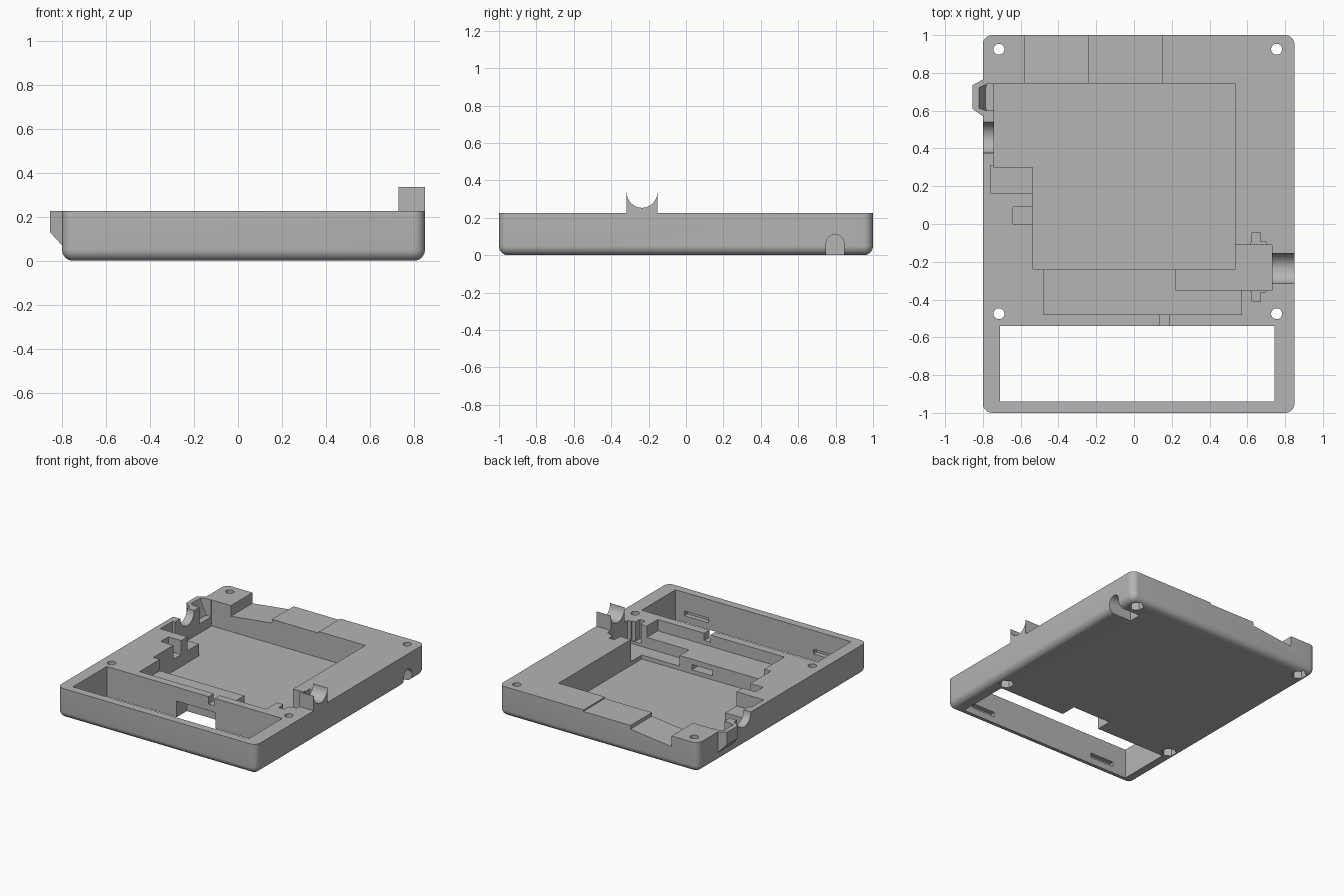
import bpy, bmesh, math
from mathutils import Matrix, Vector

old = bpy.data.objects.get("Cube")
if old:
    bpy.data.objects.remove(old, do_unlink=True)

grey = bpy.data.materials.new("plain grey")
grey.use_nodes = True
colour = (0.46, 0.46, 0.46, 1)
grey.diffuse_color = colour
grey.node_tree.nodes["Principled BSDF"].inputs["Base Color"].default_value = colour

TOP = 0.225
OVER = 0.5


def finish(name, bm):
    bmesh.ops.recalc_face_normals(bm, faces=bm.faces)
    mesh = bpy.data.meshes.new(name)
    bm.to_mesh(mesh)
    bm.free()
    ob = bpy.data.objects.new(name, mesh)
    bpy.context.collection.objects.link(ob)
    mesh.materials.append(grey)
    return ob


def box_bm(x, y, z):
    bm = bmesh.new()
    bmesh.ops.create_cube(bm, size=1)
    for v in bm.verts:
        v.co = Vector([r[0] if c < 0 else r[1] for r, c in zip((x, y, z), v.co)])
    return bm


def box(name, x, y, z):
    return finish(name, box_bm(x, y, z))


def cylinder(name, radius, length, centre, axis="Z", sides=32):
    bm = bmesh.new()
    turn = Matrix.Rotation(math.pi / 2, 4, "Y") if axis == "X" else Matrix()
    bmesh.ops.create_cone(bm, cap_ends=True, segments=sides, radius1=radius,
                          radius2=radius, depth=length,
                          matrix=Matrix.Translation(centre) @ turn)
    return finish(name, bm)


def hull(name, points):
    bm = bmesh.new()
    for p in points:
        bm.verts.new(p)
    bmesh.ops.convex_hull(bm, input=bm.verts)
    return finish(name, bm)


def combine(target, tool, operation="DIFFERENCE"):
    mod = target.modifiers.new("cut", "BOOLEAN")
    mod.operation = operation
    mod.solver = "EXACT"
    mod.object = tool
    bpy.context.view_layer.objects.active = target
    bpy.ops.object.modifier_apply(modifier=mod.name)
    bpy.data.objects.remove(tool, do_unlink=True)


# Tray body with rounded corners and a rounded bottom edge
bm = box_bm((-0.8, 0.85), (-1, 1), (0, TOP))
edges = [e for e in bm.edges if any(v.co.z < 0.1 for v in e.verts)]
bmesh.ops.bevel(bm, geom=edges, offset=0.05, segments=8, profile=0.5, affect="EDGES")
case = finish("case_tray", bm)

# Side bulge, chamfered underneath and at both ends
bulge = [(-0.75, y, z) for y in (0.57, 0.765) for z in (0.07, TOP)]
bulge += [(-0.8, y, z) for y in (0.57, 0.765) for z in (0.07, TOP)]
bulge += [(-0.855, y, z) for y in (0.61, 0.735) for z in (0.13, TOP)]
combine(case, hull("side_bulge", bulge), "UNION")

# Pockets open to the top: x range, y range, floor height
pockets = {
    "main_pocket": ((-0.535, 0.535), (-0.24, 0.745), 0.03),
    "wide_pocket": ((-0.74, 0), (0.3, 0.745), 0.03),
    "front_ledge": ((-0.48, 0.57), (-0.48, -0.2), 0.14),
    "jack_pocket": ((0.22, 0.73), (-0.35, -0.11), 0.06),
    "jack_collar": ((0.62, 0.7), (-0.36, -0.095), 0.08),
    "jack_tabs": ((0.625, 0.67), (-0.41, -0.045), 0.08),
    "switch_pocket": ((-0.76, -0.61), (0.165, 0.31), 0.12),
    "switch_link": ((-0.62, -0.5), (0.165, 0.3), 0.12),
    "small_pocket": ((-0.64, -0.5), (0, 0.09), 0.12),
    "wire_channel": ((0.135, 0.185), (-0.6, -0.45), 0.17),
    "front_window": ((-0.71, 0.745), (-0.94, -0.54), -0.1),
    "back_step": ((-0.24, 0.15), (0.74, 1.1), 0.213),
}
for name, (x, y, floor) in pockets.items():
    combine(case, box(name, x, y, (floor, OVER)))

# Sloping recess in the back rim
slope = [(x, y, z) for y in (0.74, 1.1)
         for x, z in ((-0.58, 0.145), (-0.24, 0.185), (-0.58, OVER), (-0.24, OVER))]
combine(case, hull("back_slope", slope))

# Tapered socket in the side bulge and rounded cable trough beside it
socket = [(x, y, z) for z, out in ((0.1, -0.785), (0.24, -0.825))
          for x, y in ((out, 0.615), (out, 0.72), (-0.78, 0.6), (-0.78, 0.74),
                       (-0.7, 0.6), (-0.7, 0.74))]
combine(case, hull("bulge_socket", socket))
combine(case, cylinder("cable_trough", 0.082, 0.2, (-0.8, 0.457, TOP), "X"))

# Connector notch under the dividing wall, with a slim slot behind it
combine(case, box("connector_notch", (-0.13, 0.19), (-0.6, -0.42), (-0.1, 0.12)))
combine(case, box("connector_slot", (-0.05, 0.12), (-0.45, -0.2), (0.06, 0.1)))

# Latch slots in the inner face of the front wall
for x in (0.57, -0.5):
    combine(case, box("latch_slot", (x - 0.1, x + 0.1), (-0.975, -0.9), (0.05, 0.085)))

# Round side port opening through the base
combine(case, cylinder("side_port", 0.048, 0.24, (0.78, 0.797, 0.063), "X"))
combine(case, box("side_port_base", (0.66, 0.9), (0.749, 0.845), (-0.1, 0.063)))

# Screw holes with hexagonal nut seats underneath
for x in (-0.715, 0.755):
    for y in (-0.475, 0.925):
        combine(case, cylinder("screw_hole", 0.029, 1, (x, y, 0.1)))
        combine(case, cylinder("nut_seat", 0.052, 0.2, (x, y, -0.03), sides=6))

# Cable cradle standing on the side rim
cradle = box("cable_cradle", (0.73, 0.85), (-0.317, -0.153), (0.2, 0.335))
combine(cradle, cylinder("cradle_groove", 0.0815, 0.3, (0.79, -0.235, 0.335), "X", 48))

# Crisp edges, smooth curves
bpy.ops.object.select_all(action="DESELECT")
for ob in (case, cradle):
    ob.select_set(True)
    bpy.context.view_layer.objects.active = ob
bpy.ops.object.shade_smooth_by_angle(angle=math.radians(30))
